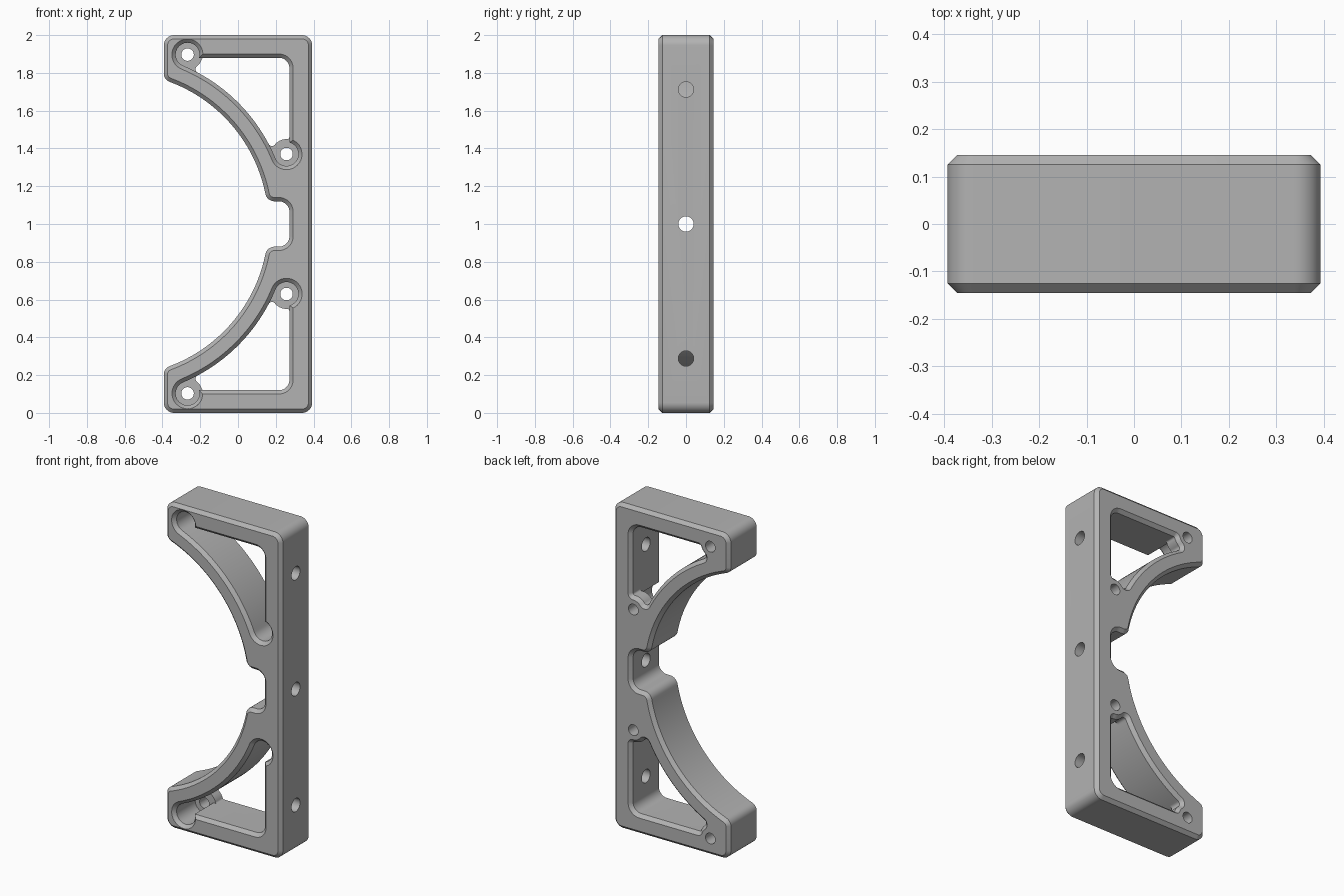
import bpy, bmesh
from math import pi, sin, cos, acos, asin, atan2, sqrt, radians
from mathutils import Vector, Matrix

if "Cube" in bpy.data.objects:
    bpy.data.objects.remove(bpy.data.objects["Cube"], do_unlink=True)

HALF_W, HALF_D, CH = 0.393, 0.145, 0.02     # half width, half depth, chamfer
ARC = Vector((-0.642, 1.0))                 # centre of the big concave arc
R_ARC, R_BOLT = 0.803, 0.972                # concave face, bolt circle
R_BORE, R_BOSS = 0.063, 0.079               # counterbore, boss behind it
R_RIB = R_BOLT - R_BORE                     # window side of the curved rib
WIN_X, WIN_Z, NOTCH_Z = 0.272, 1.88, 1.12   # window / notch walls
A_TOP, A_LOW = radians(67.3), radians(22.4)
FLOOR_Y = 0.055


def polar(c, r, a):
    return Vector((c[0] + r * cos(a), c[1] + r * sin(a)))


BOLT_TOP, BOLT_LOW = polar(ARC, R_BOLT, A_TOP), polar(ARC, R_BOLT, A_LOW)


def arc(c, r, a0, a1, n=10):
    return [polar(c, r, a0 + (a1 - a0) * i / n) for i in range(n + 1)]


def aim(c, p):
    return atan2(p[1] - c[1], p[0] - c[0])


def short_arc(c, r, p, q, n=10):
    """Arc about c from the direction of p to the direction of q."""
    a, b = aim(c, p), aim(c, q)
    return arc(c, r, a, a + (b - a + pi) % (2 * pi) - pi, n)


def flip(pts):
    return [Vector((p.x, 2 - p.y)) for p in reversed(pts)]


def body_outline(d):
    """Outer contour, inset by d."""
    r, tip, nose, inner = 0.055, 0.045, 0.05, 0.055
    tx = -HALF_W + tip
    t = Vector((tx, 1 + sqrt((R_ARC + tip) ** 2 - (tx - ARC.x) ** 2)))
    nz = NOTCH_Z + nose
    n = Vector((ARC.x + sqrt((R_ARC + nose) ** 2 - (nz - 1) ** 2), nz))
    half = arc((HALF_W - r, 2 - r), r - d, 0, pi / 2)
    half += arc((-HALF_W + r, 2 - r), r - d, pi / 2, pi)
    half += arc(t, tip - d, pi, aim(t, ARC) % (2 * pi))
    half += short_arc(ARC, R_ARC + d, t, n, 48)
    half += arc(n, nose - d, aim(n, ARC) % (2 * pi), 1.5 * pi)
    half += arc((WIN_X - inner, NOTCH_Z - inner), inner + d, pi / 2, 0)
    return half + flip(half)


def window_corner(d, r=0.055):
    return arc((WIN_X - r, WIN_Z - r), r + d, 0, pi / 2)


def front_outline(d):
    """Window merged with both counterbores, grown by d."""
    r = R_BORE + d
    low_end = acos((WIN_X - BOLT_LOW.x + d) / r)
    top_start = asin((WIN_Z - BOLT_TOP.y + d) / r)
    return (arc(ARC, R_RIB - d, A_TOP, A_LOW, 48)
            + arc(BOLT_LOW, r, A_LOW + pi, low_end + 2 * pi, 30)
            + window_corner(d)
            + arc(BOLT_TOP, r, top_start, A_TOP + pi, 30))


def rib_fillet(bolt, f, side):
    """Centre of the fillet between a boss and the curved rib."""
    a, b = R_RIB + f, R_BOSS + f
    u = (bolt - ARC).normalized()
    along = (a * a - b * b + R_BOLT ** 2) / (2 * R_BOLT)
    return ARC + u * along + Vector((u.y, -u.x)) * side * sqrt(a * a - along ** 2)


def back_outline(d):
    """Window without the bosses, grown by d."""
    f, g = 0.02, 0.012
    top, low = rib_fillet(BOLT_TOP, f, 1), rib_fillet(BOLT_LOW, f, -1)
    x, z = WIN_X - g, WIN_Z - g
    side = Vector((x, BOLT_LOW.y + sqrt((R_BOSS + g) ** 2 - (x - BOLT_LOW.x) ** 2)))
    roof = Vector((BOLT_TOP.x + sqrt((R_BOSS + g) ** 2 - (z - BOLT_TOP.y) ** 2), z))
    return (short_arc(ARC, R_RIB - d, top, low, 48)
            + short_arc(low, f + d, ARC, BOLT_LOW)
            + short_arc(BOLT_LOW, R_BOSS - d, low, side)
            + short_arc(side, g + d, BOLT_LOW, side + Vector((1, 0)))
            + window_corner(d)
            + short_arc(roof, g + d, roof + Vector((0, 1)), BOLT_TOP)
            + short_arc(BOLT_TOP, R_BOSS - d, roof, top)
            + short_arc(top, f + d, BOLT_TOP, ARC))


def add_object(name, bm):
    bmesh.ops.recalc_face_normals(bm, faces=bm.faces)
    mesh = bpy.data.meshes.new(name)
    bm.to_mesh(mesh)
    bm.free()
    ob = bpy.data.objects.new(name, mesh)
    bpy.context.collection.objects.link(ob)
    return ob


def loft(name, outline, layers, mirrored=False):
    """Skin an outline through (y, offset) layers and cap the ends."""
    bm = bmesh.new()
    rings = []
    for y, d in layers:
        pts = outline(d)
        if mirrored:
            pts = flip(pts)
        rings.append([bm.verts.new((p.x, y, p.y)) for p in pts])
    n = len(rings[0])
    for a, b in zip(rings, rings[1:]):
        for i in range(n):
            j = (i + 1) % n
            bm.faces.new((a[i], a[j], b[j], b[i]))
    bm.faces.new(rings[0])
    bm.faces.new(rings[-1])
    bmesh.ops.remove_doubles(bm, verts=bm.verts, dist=1e-5)
    return add_object(name, bm)


def drill(name, centre, axis, radius, length):
    bm = bmesh.new()
    turn = Matrix.Rotation(pi / 2, 4, "Y" if axis == "X" else "X")
    bmesh.ops.create_cone(bm, cap_ends=True, segments=32, radius1=radius,
                          radius2=radius, depth=length,
                          matrix=Matrix.Translation(centre) @ turn)
    return add_object(name, bm)


# Solid bracket with chamfered front and back rims
edge = HALF_D - CH
bracket = loft("bracket", body_outline,
               [(-HALF_D, CH), (-edge, 0), (edge, 0), (HALF_D, CH)])

# Cutters: windows, counterbores, bolt holes, side holes
cutters = []
for m in (False, True):
    cutters.append(loft("front_window_cutter", front_outline,
                        [(-edge - 2 * CH, 2 * CH), (-edge, 0), (FLOOR_Y, 0)], m))
    cutters.append(loft("back_window_cutter", back_outline,
                        [(0.02, 0), (edge, 0), (edge + 2 * CH, 2 * CH)], m))
    for p in (BOLT_TOP, BOLT_LOW):
        z = 2 - p.y if m else p.y
        cutters.append(drill("bolt_cutter", (p.x, 0.1, z), "Y", 0.033, 0.2))
for z in (0.288, 1.0, 1.712):
    cutters.append(drill("side_hole_cutter", (0.34, 0, z), "X", 0.041, 0.2))

bpy.context.view_layer.objects.active = bracket
for c in cutters:
    c.hide_render = True
    mod = bracket.modifiers.new("cut", "BOOLEAN")
    mod.operation, mod.solver, mod.object = "DIFFERENCE", "EXACT", c
    bpy.ops.object.modifier_apply(modifier=mod.name)
for c in cutters:
    bpy.data.objects.remove(c, do_unlink=True)

# Plain grey finish
grey = bpy.data.materials.new("grey")
grey.use_nodes = True
colour = (0.45, 0.45, 0.45, 1)
grey.diffuse_color = colour
grey.node_tree.nodes["Principled BSDF"].inputs["Base Color"].default_value = colour
bracket.data.materials.clear()
bracket.data.materials.append(grey)

bpy.ops.object.select_all(action="DESELECT")
bracket.select_set(True)
bpy.ops.object.shade_smooth_by_angle(angle=radians(30))
